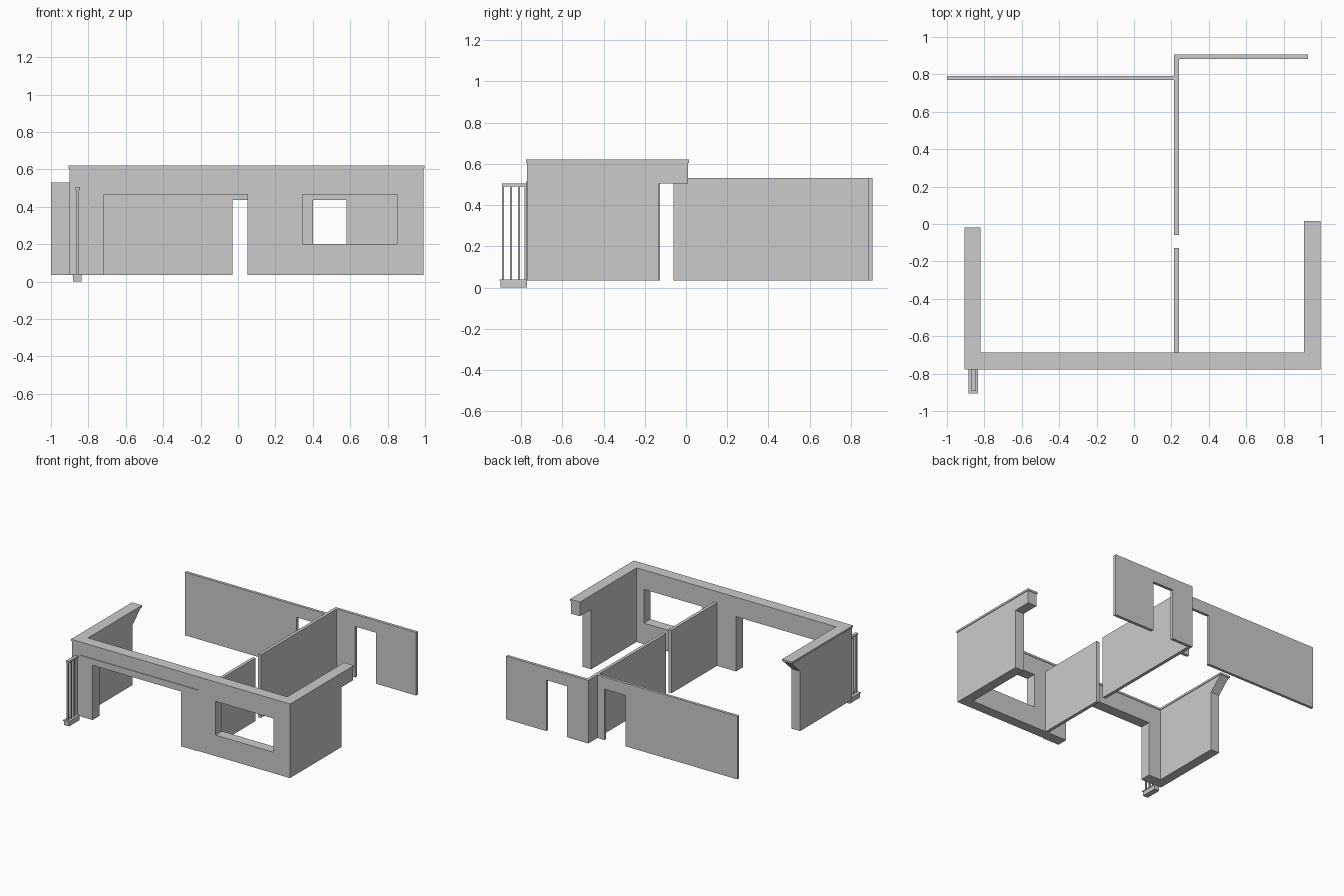
import bpy, bmesh
from mathutils import Vector

if "Cube" in bpy.data.objects:
    bpy.data.objects.remove(bpy.data.objects["Cube"])

FLOOR, TOP, CAP, INNER = 0.035, 0.605, 0.62, 0.53   # key heights


def prism(name, outline, axis, lo, hi):
    """Extrude a 2D outline along an axis; outline uses the other two axes in order."""
    def place(a, b, t):
        p = [a, b]
        p.insert("xyz".index(axis), t)
        return Vector(p)
    bm = bmesh.new()
    face = bm.faces.new([bm.verts.new(place(a, b, lo)) for a, b in outline])
    geo = bmesh.ops.extrude_face_region(bm, geom=[face])["geom"]
    bmesh.ops.translate(bm, vec=place(0, 0, hi - lo),
                        verts=[v for v in geo if isinstance(v, bmesh.types.BMVert)])
    bmesh.ops.recalc_face_normals(bm, faces=bm.faces)
    me = bpy.data.meshes.new(name)
    bm.to_mesh(me)
    bm.free()
    ob = bpy.data.objects.new(name, me)
    bpy.context.collection.objects.link(ob)
    return ob


def box(name, x0, x1, y0, y1, z0, z1):
    return prism(name, [(x0, y0), (x1, y0), (x1, y1), (x0, y1)], "z", z0, z1)


def doorway(x0, x1, top, d0, d1, door_top):
    """Wall outline with an opening that reaches the floor."""
    return [(x0, FLOOR), (d0, FLOOR), (d0, door_top), (d1, door_top), (d1, FLOOR),
            (x1, FLOOR), (x1, top), (x0, top)]


# Thick front wall with a wide opening and a window
front = prism("front_wall", doorway(-0.90, 0.992, TOP, -0.72, 0.05, 0.465), "y", -0.772, -0.692)
cutter = box("window_cutter", 0.345, 0.85, -0.9, -0.6, 0.20, 0.465)
cutter.hide_render = True
cut = front.modifiers.new("window", "BOOLEAN")
cut.operation, cut.solver, cut.object = "DIFFERENCE", "EXACT", cutter
bpy.context.view_layer.objects.active = front
bpy.ops.object.modifier_apply(modifier="window")
bpy.data.objects.remove(cutter)

# Thin facing panel around the wide opening
prism("facing_panel", doorway(-0.825, 0.195, 0.515, -0.72, 0.05, 0.465), "y", -0.777, -0.772)

# Side walls: square beam end on the right, slanted beam end on the left
prism("right_wall", [(-0.692, FLOOR), (-0.13, FLOOR), (-0.13, 0.505), (0.01, 0.505),
                     (0.01, TOP), (-0.692, TOP)], "x", 0.915, 0.992)
prism("left_wall", [(-0.692, FLOOR), (-0.13, FLOOR), (-0.13, 0.505), (-0.025, TOP),
                    (-0.692, TOP)], "x", -0.90, -0.825)

# U-shaped coping on the thick walls
prism("wall_coping", [(-0.907, -0.777), (0.997, -0.777), (0.997, 0.015), (0.91, 0.015),
                      (0.91, -0.688), (-0.82, -0.688), (-0.82, -0.02), (-0.907, -0.02)],
      "z", TOP, CAP)

# Thin back walls with doors
prism("back_left_wall", doorway(-1.0, 0.215, INNER, -0.03, 0.155, 0.435), "y", 0.77, 0.792)
prism("back_right_wall", doorway(0.24, 0.93, INNER, 0.40, 0.58, 0.435), "y", 0.882, 0.905)

# Partition in two pieces with a gap
box("rear_partition", 0.215, 0.24, -0.06, 0.905, FLOOR, INNER)
box("front_partition", 0.215, 0.24, -0.692, -0.127, FLOOR, INNER)

# Short railing on a plinth
box("railing_plinth", -0.882, -0.838, -0.90, -0.772, 0.0, 0.033)
box("railing_plinth_lip", -0.885, -0.835, -0.905, -0.772, 0.033, 0.04)
box("railing_top", -0.87, -0.845, -0.893, -0.772, 0.49, 0.505)
for i, y in enumerate((-0.888, -0.849, -0.81, -0.778)):
    box(f"railing_bar_{i + 1}", -0.864, -0.851, y - 0.005, y + 0.005, 0.04, 0.49)
